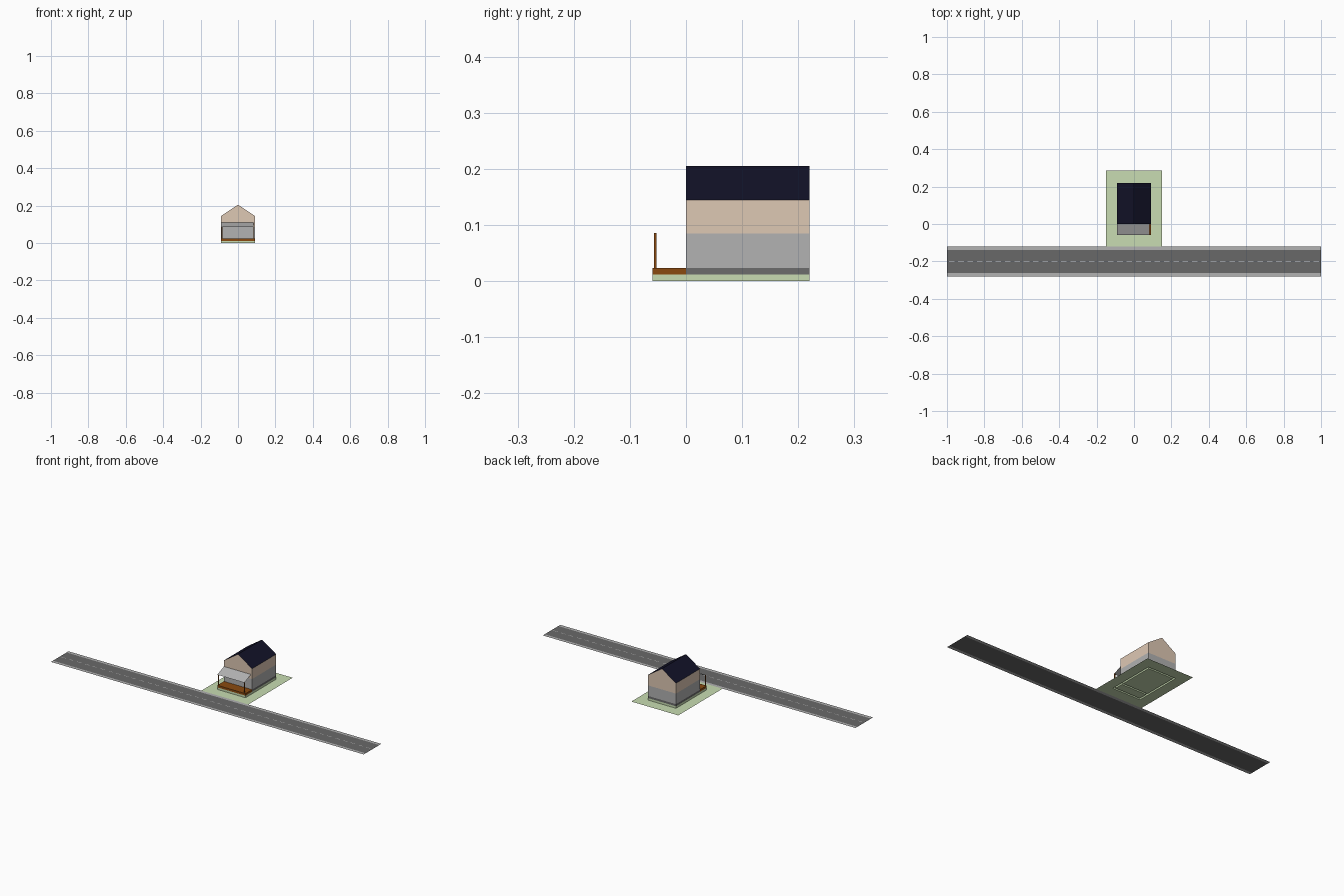
import bpy, bmesh

if "Cube" in bpy.data.objects:
    bpy.data.objects.remove(bpy.data.objects["Cube"])


def material(name, r, g, b):
    m = bpy.data.materials.new(name)
    lin = [(c / 255 / 12.92) if c < 11 else ((c / 255 + 0.055) / 1.055) ** 2.4 for c in (r, g, b)]
    m.diffuse_color = (*lin, 1)
    m.use_nodes = True
    m.node_tree.nodes["Principled BSDF"].inputs["Base Color"].default_value = m.diffuse_color
    return m


GRASS = material("grass", 200, 220, 178)
ASPHALT = material("asphalt", 105, 105, 105)
PALE = material("pale_grey", 178, 178, 178)
DARK = material("dark_grey", 108, 108, 108)
PEACH = material("peach", 222, 200, 180)
WOOD = material("wood", 138, 74, 16)
NAVY = material("navy", 18, 18, 40)


def finish(name, bm, mat):
    me = bpy.data.meshes.new(name)
    bm.to_mesh(me)
    bm.free()
    me.materials.append(mat)
    ob = bpy.data.objects.new(name, me)
    bpy.context.collection.objects.link(ob)
    return ob


def mesh(name, polys, mat, weld=True):
    bm = bmesh.new()
    for p in polys:
        bm.faces.new([bm.verts.new(v) for v in p])
    if weld:
        bmesh.ops.remove_doubles(bm, verts=bm.verts, dist=1e-5)
    return finish(name, bm, mat)


def rect(x0, x1, y0, y1, z=0.0):
    return [(x0, y0, z), (x1, y0, z), (x1, y1, z), (x0, y1, z)]


def walls(x0, x1, y0, y1, z0, z1):
    c = rect(x0, x1, y0, y1)
    return [[(*a[:2], z0), (*b[:2], z0), (*b[:2], z1), (*a[:2], z1)]
            for a, b in zip(c, c[1:] + c[:1])]


def box(x0, x1, y0, y1, z0, z1):
    return (walls(x0, x1, y0, y1, z0, z1) + [rect(x0, x1, y0, y1, z1),
            rect(x0, x1, y0, y1, z0)[::-1]])


W, D, P = 0.09, 0.22, -0.06          # half width, house depth, porch front
Z0, Z1, Z2, Z3, Z4 = 0.012, 0.024, 0.085, 0.145, 0.205

# Road, pavements and centre dashes
mesh("road", [rect(-1, 1, -0.262, -0.138)], ASPHALT)
for side, y in (("near", -0.28), ("far", -0.138)):
    mesh(side + "_pavement", [rect(-1, 1, y, y + 0.018)], PALE)
mesh("centre_dashes", [rect(-0.99 + i * 0.05, -0.96 + i * 0.05, -0.202, -0.198, 0.0005)
                       for i in range(40)], PALE)

# Lawn, with raised footing strips under house and porch
xs = [-0.15, -W, -W + 0.01, W - 0.01, W, 0.15]
ys = [-0.12, P, P + 0.01, 0, 0.01, D - 0.01, D, 0.285]
bm = bmesh.new()
strip = []
for i in range(5):
    for j in range(7):
        f = bm.faces.new([bm.verts.new(v) for v in rect(xs[i], xs[i + 1], ys[j], ys[j + 1])])
        if 1 <= i <= 3 and 1 <= j <= 5 and not (i == 2 and j in (2, 4)):
            strip.append(f)
bmesh.ops.remove_doubles(bm, verts=bm.verts, dist=1e-5)
ext = bmesh.ops.extrude_face_region(bm, geom=strip)["geom"]
bmesh.ops.translate(bm, verts=[g for g in ext if isinstance(g, bmesh.types.BMVert)], vec=(0, 0, Z0))
old = [f for f in strip if f.is_valid and f.calc_center_median().z < 1e-4]
if old:
    bmesh.ops.delete(bm, geom=old, context='FACES')
bmesh.ops.recalc_face_normals(bm, faces=bm.faces)
finish("lawn", bm, GRASS)

# House body: plinth, ground floor, gabled upper floor
mesh("plinth", box(-W, W, 0, D, Z0, Z1), DARK)
mesh("ground_floor_walls", walls(-W, W, 0, D, Z1, Z2), PALE)
gable = [(-W, Z2), (W, Z2), (W, Z3), (0, Z4), (-W, Z3)]
mesh("upper_walls", [
    [(x, 0, z) for x, z in gable],
    [(x, D, z) for x, z in reversed(gable)],
    [(W, 0, Z2), (W, D, Z2), (W, D, Z3), (W, 0, Z3)],
    [(-W, D, Z2), (-W, 0, Z2), (-W, 0, Z3), (-W, D, Z3)]], PEACH)
mesh("roof", [
    [(W, 0, Z3), (W, D, Z3), (0, D, Z4), (0, 0, Z4)],
    [(0, 0, Z4), (0, D, Z4), (-W, D, Z3), (-W, 0, Z3)]], NAVY)

# Porch: deck, posts and sloping canopy
mesh("porch_deck", box(-W, W, P, 0, Z0, Z1), WOOD)
for side, x in (("left", -0.085), ("right", 0.081)):
    mesh(side + "_porch_post", box(x - 0.002, x + 0.002, -0.057, -0.053, Z1, Z2 + 0.001), WOOD)
mesh("porch_canopy", [[(-W, P, Z2), (0.083, P, Z2), (0.083, 0, 0.11), (-W, 0, 0.11)]], PALE)
